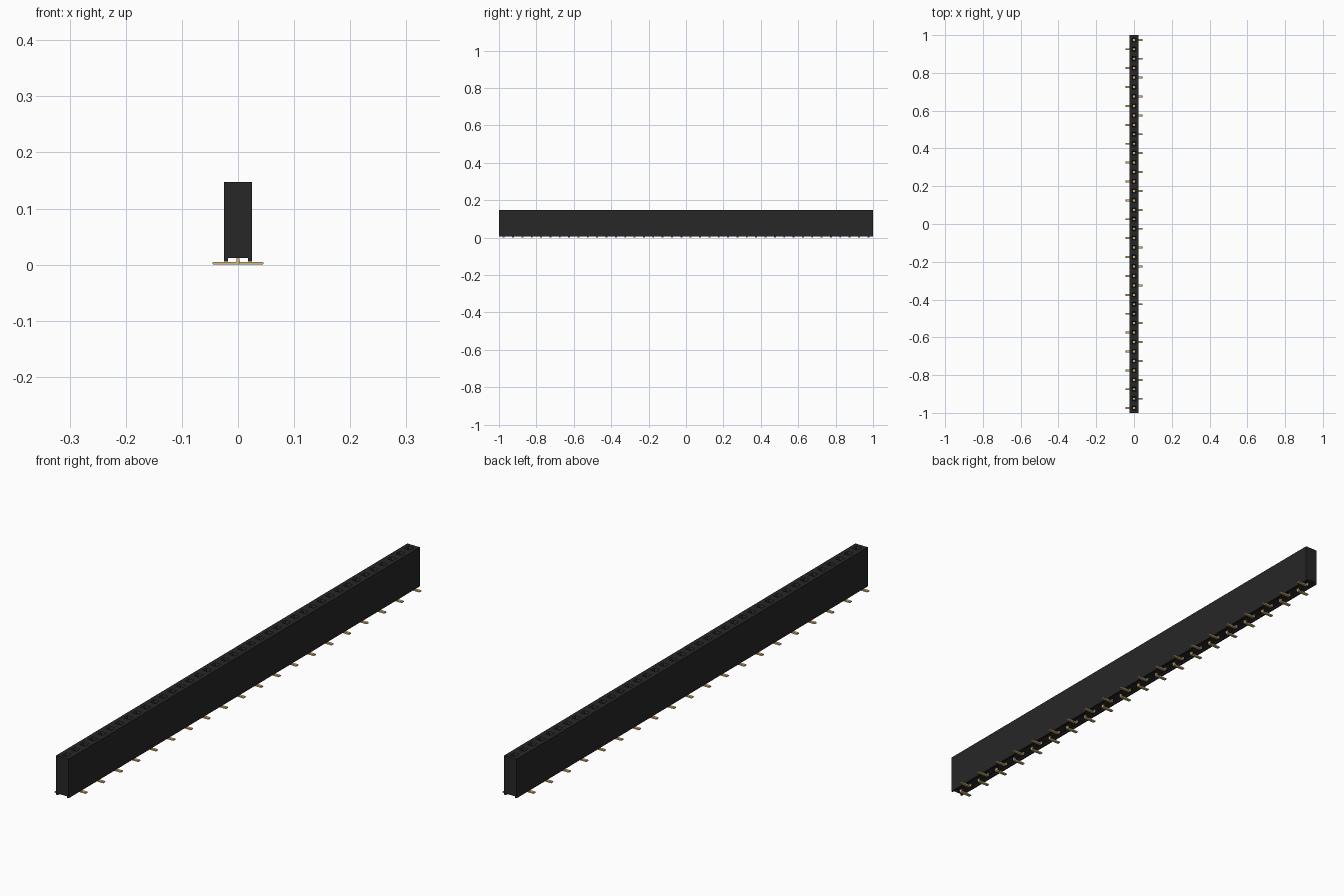
import bpy, bmesh

cube = bpy.data.objects.get("Cube")
if cube:
    bpy.data.objects.remove(cube, do_unlink=True)

COUNT, PITCH = 40, 0.05
HALF = PITCH / 2
TOP, BASE, RAIL = 0.147, 0.0115, 0.006


def material(name, rgb, rough):
    m = bpy.data.materials.new(name)
    m.use_nodes = True
    m.diffuse_color = (*rgb, 1)
    b = m.node_tree.nodes["Principled BSDF"]
    b.inputs["Base Color"].default_value = (*rgb, 1)
    b.inputs["Roughness"].default_value = rough
    return m


def finish(bm, name, mat):
    bmesh.ops.remove_doubles(bm, verts=bm.verts, dist=1e-6)
    bmesh.ops.recalc_face_normals(bm, faces=bm.faces)
    mesh = bpy.data.meshes.new(name)
    bm.to_mesh(mesh)
    bm.free()
    mesh.materials.append(mat)
    obj = bpy.data.objects.new(name, mesh)
    bpy.context.collection.objects.link(obj)
    return obj


def prism(bm, profile, y, half_width):
    """Extrude an (x, z) outline along y, centred on y."""
    a = [bm.verts.new((x, y - half_width, z)) for x, z in profile]
    b = [bm.verts.new((x, y + half_width, z)) for x, z in profile]
    bm.faces.new(a)
    bm.faces.new(b[::-1])
    for i in range(len(a)):
        j = (i + 1) % len(a)
        bm.faces.new((a[i], b[i], b[j], a[j]))


black = material("black plastic", (0.021, 0.020, 0.020), 0.6)
gold = material("gold contact", (0.70, 0.50, 0.21), 0.4)
positions = [1 - HALF - PITCH * i for i in range(COUNT)]

# Housing: walls and underside with two standoff rails, one section per contact
outline = [(-HALF, TOP), (-HALF, RAIL), (-0.018, RAIL), (-0.018, BASE),
           (0.018, BASE), (0.018, RAIL), (HALF, RAIL), (HALF, TOP)]
bm = bmesh.new()
sections = [[bm.verts.new((x, 1 - PITCH * i, z)) for x, z in outline]
            for i in range(COUNT + 1)]
for a, b in zip(sections, sections[1:]):
    for i in range(len(outline) - 1):
        bm.faces.new((a[i], a[i + 1], b[i + 1], b[i]))
bm.faces.new(sections[0])
bm.faces.new(sections[-1])

# Housing: top face with a tapered square socket in every section
for y in positions:
    rings = []
    for r, z in ((HALF, TOP), (0.011, TOP), (0.0075, 0.141), (0.0075, 0.06)):
        rings.append([bm.verts.new((sx * r, y + sy * r, z))
                      for sx, sy in ((-1, -1), (1, -1), (1, 1), (-1, 1))])
    for a, b in zip(rings, rings[1:]):
        for i in range(4):
            j = (i + 1) % 4
            bm.faces.new((a[i], a[j], b[j], b[i]))
    bm.faces.new(rings[-1])
finish(bm, "socket_housing", black)

# Contacts: bent tails that leave on alternating sides
tail = [(-0.0025, 0.03), (-0.0025, 0.003), (-0.0015, 0.001), (0.0005, 0.0),
        (0.0435, 0.0), (0.045, 0.0015), (0.045, 0.0035), (0.0435, 0.005),
        (0.0035, 0.005), (0.0025, 0.006), (0.0025, 0.03)]
for name, side, start in (("left_tails", 1, 0), ("right_tails", -1, 1)):
    bm = bmesh.new()
    for y in positions[start::2]:
        prism(bm, [(side * x, z) for x, z in tail], y, 0.005)
    finish(bm, name, gold)

# Contacts: sprung forks seated inside the sockets
fork = [(-0.0072, 0.0605), (0.0072, 0.0605), (0.0072, 0.13), (0.0057, 0.13),
        (0.0040, 0.115), (0.0057, 0.0625), (-0.0057, 0.0625),
        (-0.0040, 0.115), (-0.0057, 0.13), (-0.0072, 0.13)]
bm = bmesh.new()
for y in positions:
    prism(bm, fork, y, 0.005)
finish(bm, "socket_contacts", gold)
